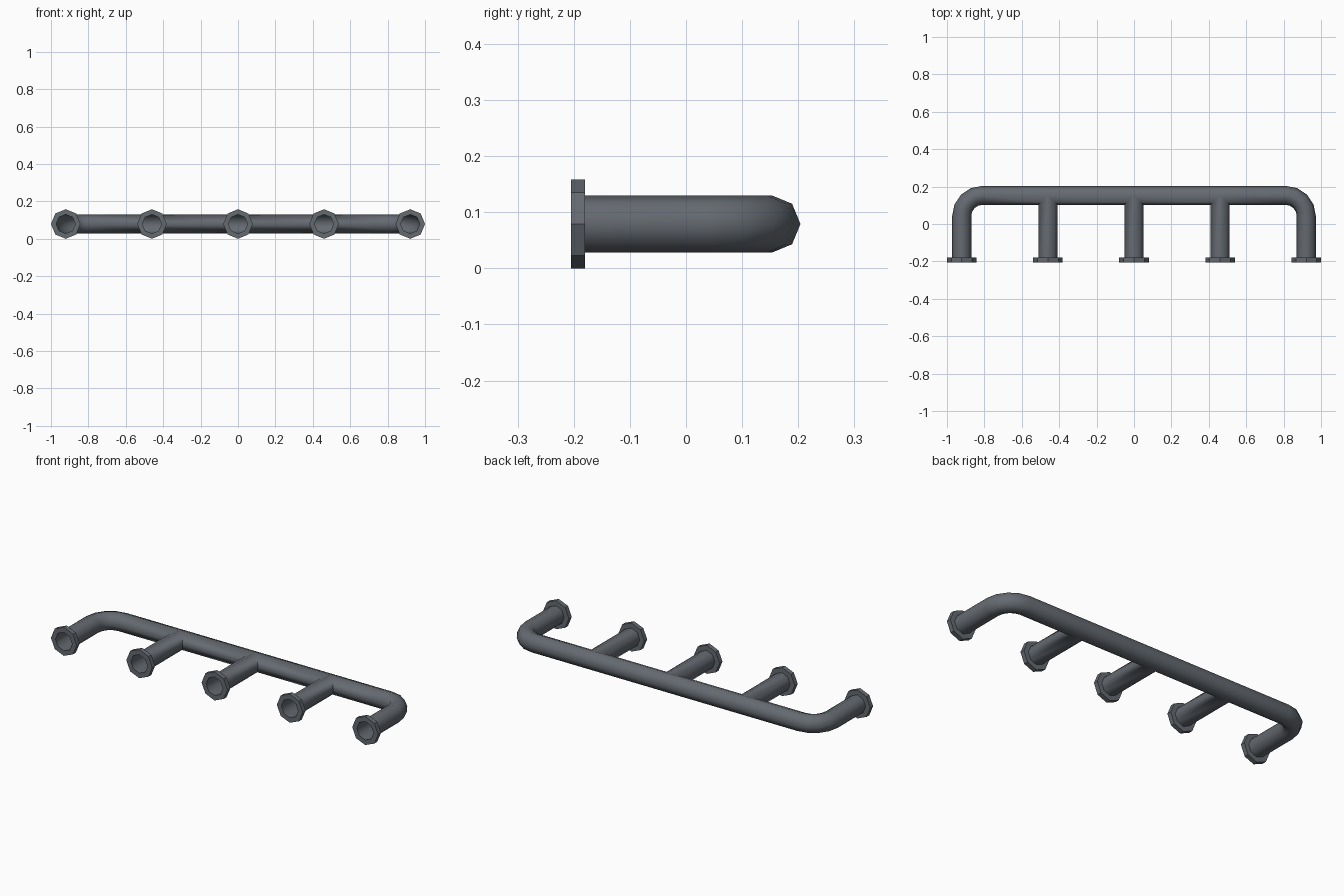
import bpy, bmesh, math
from mathutils import Vector

if "Cube" in bpy.data.objects:
    bpy.data.objects.remove(bpy.data.objects["Cube"], do_unlink=True)

SIDES = 8
R = 0.051            # pipe radius
FLANGE_R = 0.079
Z = FLANGE_R         # axis height
RUN_Y = 0.153        # axis of the long run
FRONT_Y = -0.205
FLANGE_BACK = -0.18
END_X = 0.921
BEND = 0.11
BEND_STEPS = 4
BRANCHES = [-0.46, 0, 0.46]
ANGLES = [2 * math.pi * i / SIDES for i in range(SIDES)]

steel = bpy.data.materials.new("dark grey steel")
steel.use_nodes = True
colour = (0.13, 0.145, 0.165, 1)
steel.diffuse_color = colour
steel.node_tree.nodes["Principled BSDF"].inputs["Base Color"].default_value = colour


def bridge(bm, a, b):
    """Join two rings of points with quads."""
    va, vb = [[bm.verts.new(p) for p in ring] for ring in (a, b)]
    for i in range(SIDES):
        j = (i + 1) % SIDES
        bm.faces.new((va[i], va[j], vb[j], vb[i]))


def finish(bm, name, smooth):
    bmesh.ops.remove_doubles(bm, verts=bm.verts, dist=0.0005)
    bmesh.ops.recalc_face_normals(bm, faces=bm.faces)
    mesh = bpy.data.meshes.new(name)
    bm.to_mesh(mesh)
    bm.free()
    mesh.materials.append(steel)
    obj = bpy.data.objects.new(name, mesh)
    bpy.context.collection.objects.link(obj)
    bpy.ops.object.select_all(action='DESELECT')
    obj.select_set(True)
    bpy.context.view_layer.objects.active = obj
    if smooth:
        bpy.ops.object.shade_smooth_by_angle(angle=math.radians(50))
    return obj


def path_ring(x, y, out):
    """Pipe section at a path point; out is the direction away from the bend."""
    return [Vector((x, y, Z)) + R * (math.cos(a) * out + math.sin(a) * Vector((0, 0, 1)))
            for a in ANGLES]


def saddle_ring(x, side):
    """Run section whose front half follows the edge of a branch opening."""
    return [Vector((x + side * R * max(0, -math.cos(a)),
                    RUN_Y + R * math.cos(a), Z + R * math.sin(a))) for a in ANGLES]


def leg_ring(x, y, r):
    return [Vector((x + r * math.cos(a), y, Z + r * math.sin(a))) for a in ANGLES]


def end_rings(side):
    """Open leg end, then the bend up to the long run."""
    rings = [path_ring(side * END_X, FRONT_Y, Vector((side, 0, 0)))]
    for i in range(BEND_STEPS + 1):
        t = math.pi / 2 * i / BEND_STEPS
        out = Vector((side * math.cos(t), math.sin(t), 0))
        centre = Vector((side * (END_X - BEND), RUN_Y - BEND, 0)) + BEND * out
        rings.append(path_ring(centre.x, centre.y, out))
    return rings


# Hollow bent pipe with branch openings
bm = bmesh.new()
ends = {side: end_rings(side) for side in (-1, 1)}
for rings in ends.values():
    for a, b in zip(rings, rings[1:]):
        bridge(bm, a, b)
start = ends[-1][-1]
for x in BRANCHES:
    bridge(bm, start, saddle_ring(x, -1))
    start = saddle_ring(x, 1)
bridge(bm, start, ends[1][-1])

# Branch legs fitted to the openings
for x in BRANCHES:
    saddle = [Vector((x + R * math.cos(a), RUN_Y - R * abs(math.cos(a)),
                      Z + R * math.sin(a))) for a in ANGLES]
    bridge(bm, saddle, leg_ring(x, FRONT_Y, R))
finish(bm, "pipe_manifold", True)

# Octagonal flanges on every open end
for n, x in enumerate([-END_X] + BRANCHES + [END_X], 1):
    bm = bmesh.new()
    loops = [leg_ring(x, FRONT_Y, R), leg_ring(x, FRONT_Y, FLANGE_R),
             leg_ring(x, FLANGE_BACK, FLANGE_R), leg_ring(x, FLANGE_BACK, R)]
    for a, b in zip(loops, loops[1:]):
        bridge(bm, a, b)
    finish(bm, "flange_%d" % n, False)
